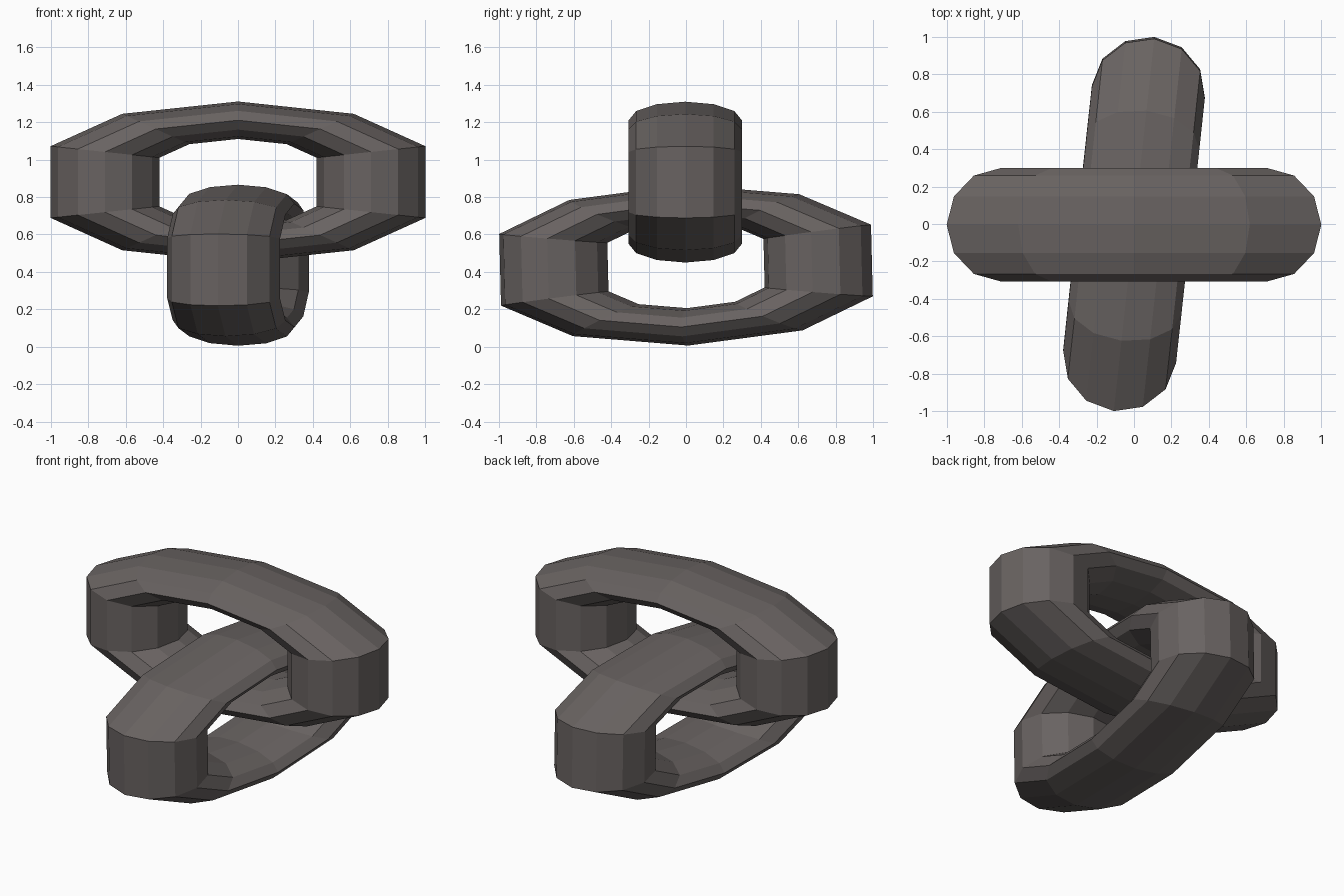
import bpy, bmesh, math
from mathutils import Matrix, Euler

if "Cube" in bpy.data.objects:
    bpy.data.objects.remove(bpy.data.objects["Cube"])

MAJOR, MINOR = 10, 12

iron = bpy.data.materials.new("dark iron")
iron.diffuse_color = (0.14, 0.124, 0.12, 1)
iron.use_nodes = True
iron.node_tree.nodes["Principled BSDF"].inputs["Base Color"].default_value = iron.diffuse_color


def chain_link(name, location, rotation):
    """Flattened low-poly ring in the XZ plane, with stretched ends."""
    bm = bmesh.new()
    rings = []
    for i in range(MAJOR):
        u = math.radians(18 + 36 * i)
        ring = []
        for j in range(MINOR):
            v = 2 * math.pi * j / MINOR
            radius = 0.71 + 0.29 * math.cos(v)
            x = radius * math.cos(u) / math.cos(math.radians(18))
            z = 0.345 * radius * math.sin(u) + math.copysign(0.085, math.sin(u))
            ring.append(bm.verts.new((x, 0.303 * math.sin(v), z)))
        rings.append(ring)
    for i in range(MAJOR):
        a, b = rings[i], rings[(i + 1) % MAJOR]
        for j in range(MINOR):
            k = (j + 1) % MINOR
            bm.faces.new((a[j], a[k], b[k], b[j]))
    bmesh.ops.recalc_face_normals(bm, faces=bm.faces)
    mesh = bpy.data.meshes.new(name)
    bm.transform(Matrix.Translation(location) @ rotation)
    bm.to_mesh(mesh)
    bm.free()
    mesh.materials.append(iron)
    obj = bpy.data.objects.new(name, mesh)
    bpy.context.collection.objects.link(obj)


# upper link lies along x
chain_link("upper_link", (0, -0.004, 0.88), Matrix.Identity(4))

# lower link runs front to back, slightly yawed and pitched
yaw = Matrix.Rotation(math.radians(90 - 6.2), 4, 'Z')
pitch = Matrix.Rotation(0.025, 4, 'X')
chain_link("lower_link", (0, 0, 0.436), pitch @ yaw)
